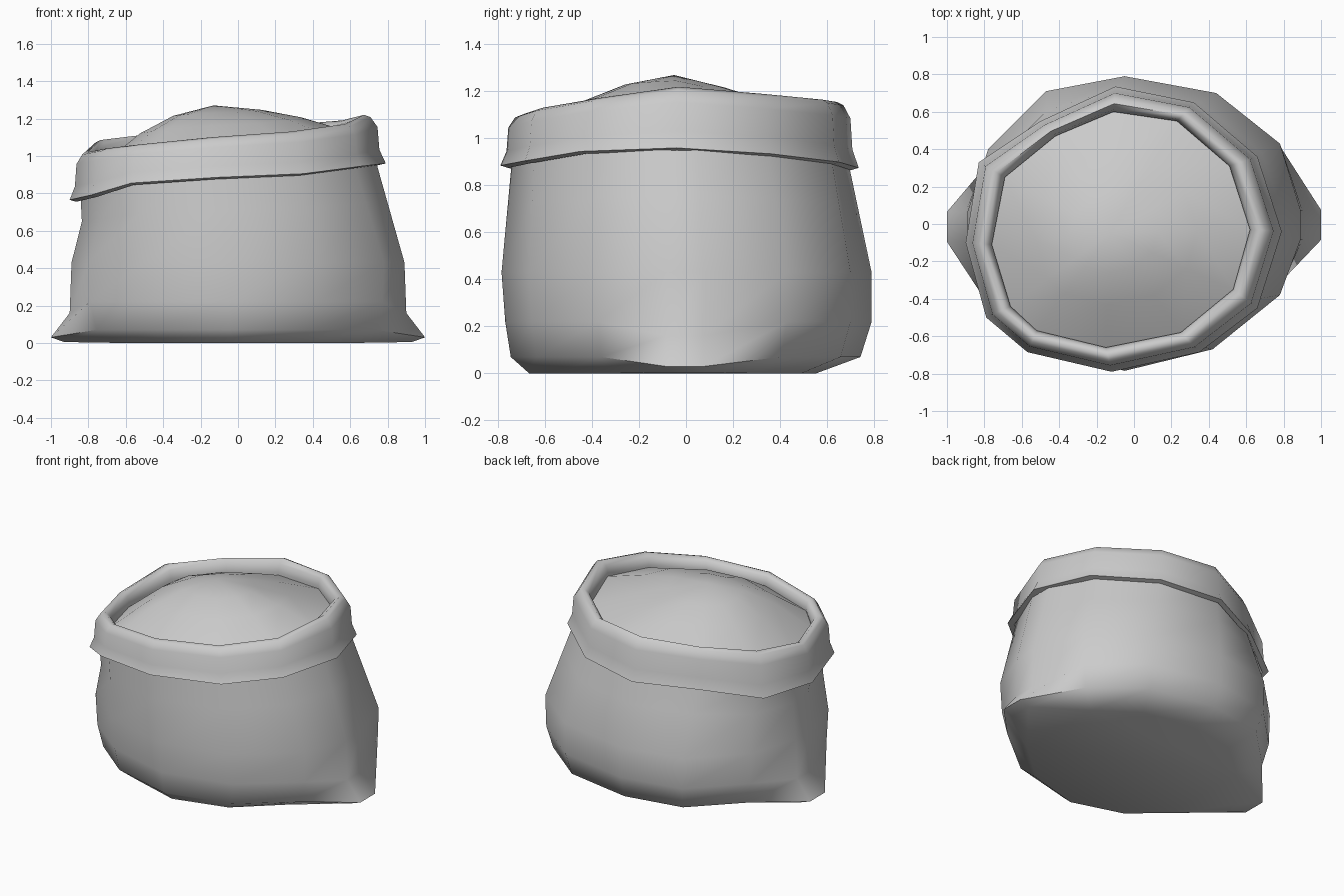
import bpy, bmesh
from mathutils import Vector

if "Cube" in bpy.data.objects:
    bpy.data.objects.remove(bpy.data.objects["Cube"])

# Rim outlines seen from above, counter-clockwise from +x
INNER = [(.62, -.03), (.51, .31), (.23, .55), (-.11, .60), (-.42, .47), (-.69, .25),
         (-.76, -.11), (-.66, -.44), (-.52, -.57), (-.15, -.66), (.25, -.58), (.53, -.35)]
OUTER = [(.79, -.04), (.66, .36), (.32, .65), (-.10, .735), (-.50, .55), (-.83, .33),
         (-.90, -.10), (-.79, -.50), (-.57, -.685), (-.12, -.79), (.35, -.685), (.66, -.45)]
TOP = [1.22, 1.19, 1.165, 1.155, 1.12, 1.085, 1.02, 1.04, 1.06, 1.10, 1.13, 1.17]
LOW = [.96, .935, .90, .875, .855, .80, .765, .79, .855, .885, .905, .945]
# Widest outline of the filled body
BELLY = [(.90, -.01), (.78, .43), (.44, .70), (-.05, .79), (-.47, .71), (-.78, .40),
         (-.87, -.03), (-.80, -.42), (-.50, -.66), (-.05, -.785), (.42, -.67), (.78, -.38)]


def loft(name, rings, cap_first=False, peak=None):
    """Skin closed rings; optionally cap the start or end in a peak point."""
    bm = bmesh.new()
    vs = [[bm.verts.new(p) for p in r] for r in rings]
    n = len(rings[0])
    for a, b in zip(vs, vs[1:]):
        for i in range(n):
            j = (i + 1) % n
            bm.faces.new((a[i], a[j], b[j], b[i]))
    if cap_first:
        bm.faces.new(vs[0][::-1])
    if peak:
        p = bm.verts.new(peak)
        for i in range(n):
            bm.faces.new((vs[-1][i], vs[-1][(i + 1) % n], p))
    mesh = bpy.data.meshes.new(name)
    bm.to_mesh(mesh)
    bm.free()
    ob = bpy.data.objects.new(name, mesh)
    bpy.context.collection.objects.link(ob)
    bpy.ops.object.select_all(action='DESELECT')
    ob.select_set(True)
    bpy.context.view_layer.objects.active = ob
    bpy.ops.object.shade_smooth_by_angle(angle=1.2)


def rim_ring(f, u, dz=0):
    """f: inner to outer outline, u: lower hem to top."""
    return [Vector((a[0] + (b[0] - a[0]) * f, a[1] + (b[1] - a[1]) * f, lo + (t - lo) * u + dz))
            for a, b, t, lo in zip(INNER, OUTER, TOP, LOW)]


def split_sides(ring, half=.08):
    """Double the two side columns so the corner ears have blunt ends."""
    out = []
    for k, p in enumerate(ring):
        if k in (0, 6):
            s = Vector((0, half if k == 6 else -half, 0))
            out += [p + s, p - s]
        else:
            out.append(p)
    return out


def belly_ring(front, back, z, ear, ear_z):
    """Belly outline scaled separately at front and back, with side ears."""
    ring = [Vector((x * (front + back) / 2, y * (back if y > 0 else front), z))
            for x, y in BELLY]
    ring[0] = Vector((ear, -.005, ear_z))
    ring[6] = Vector((-ear, -.015, ear_z))
    return split_sides(ring)


# Sack body with two pinched bottom corners
neck = split_sides(rim_ring(.60, .25))
belly = belly_ring(1, 1, .43, .89, .43)
shoulder = [a.lerp(b, .55) for a, b in zip(belly, neck)]
for p in shoulder:
    if p.x < -.75:
        p.x += .03
loft("sack_body", [
    belly_ring(.85, .70, 0, .93, .005),
    belly_ring(.95, .94, .07, 1.0, .03),
    belly_ring(.98, 1.0, .22, .90, .16),
    belly, shoulder, neck], cap_first=True)

# Rolled rim: underside, flared hem, outer wall, rounded top, inner lip
loft("rolled_rim", [
    rim_ring(.60, 0, .03), rim_ring(.75, 0, -.01), rim_ring(1, 0), rim_ring(.80, .28),
    rim_ring(.74, .75), rim_ring(.52, .95), rim_ring(.32, 1), rim_ring(.10, .90),
    rim_ring(0, .70), rim_ring(.05, .5)])

# Heaped contents
peak = Vector((-.13, -.05, 1.27))
edge = rim_ring(.03, .62)
heap = [edge]
for f, rise in ((.62, .57), (.34, .84)):
    ring = []
    for p in edge:
        q = peak.lerp(p, f)
        q.z = p.z + (peak.z - p.z) * rise
        if p.y > .2:
            q.z -= .02
        ring.append(q)
    heap.append(ring)
loft("heaped_contents", heap, peak=peak)
